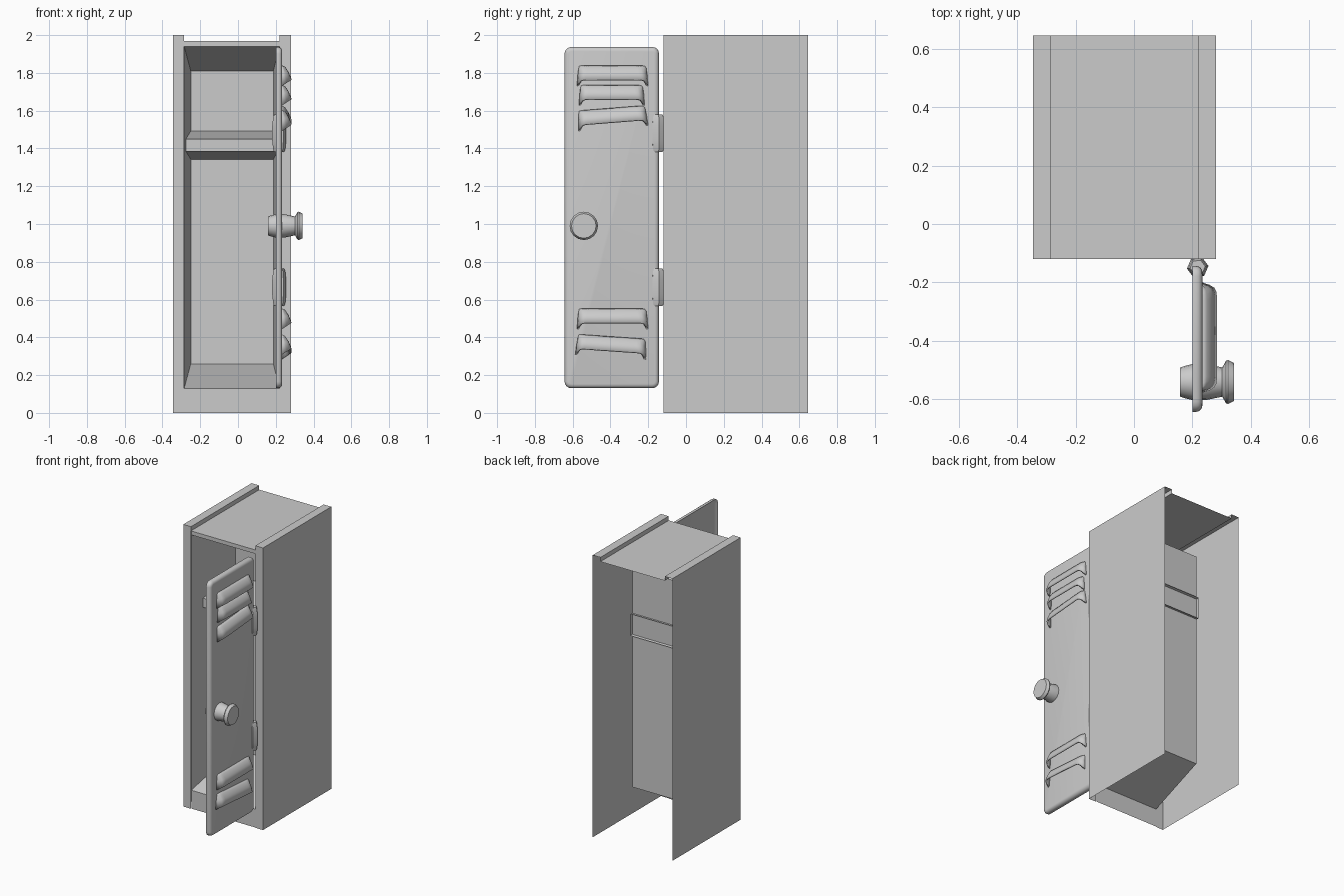
import bpy, bmesh, math
from mathutils import Matrix, Vector

if "Cube" in bpy.data.objects:
    bpy.data.objects.remove(bpy.data.objects["Cube"])


def make(name, verts, faces, smooth=None, fix=False):
    me = bpy.data.meshes.new(name)
    me.from_pydata(verts, [], faces)
    if fix:
        bm = bmesh.new()
        bm.from_mesh(me)
        bmesh.ops.recalc_face_normals(bm, faces=bm.faces)
        bm.to_mesh(me)
        bm.free()
    ob = bpy.data.objects.new(name, me)
    bpy.context.collection.objects.link(ob)
    if smooth:
        shade(ob, smooth)
    return ob


def shade(ob, angle):
    bpy.ops.object.select_all(action='DESELECT')
    ob.select_set(True)
    bpy.context.view_layer.objects.active = ob
    bpy.ops.object.shade_smooth_by_angle(angle=math.radians(angle))


def lathe(name, profile, sides, origin, axis, smooth=None, turn=0.0):
    """Turn (radius, height) points about an axis, with closed ends."""
    rot = Vector((0, 0, 1)).rotation_difference(Vector(axis)).to_matrix()
    verts = []
    for r, h in profile:
        for i in range(sides):
            a = turn + 2 * math.pi * i / sides
            verts.append(rot @ Vector((r * math.cos(a), r * math.sin(a), h)) + Vector(origin))
    faces = [(k * sides + i, k * sides + (i + 1) % sides,
              (k + 1) * sides + (i + 1) % sides, (k + 1) * sides + i)
             for k in range(len(profile) - 1) for i in range(sides)]
    faces += [tuple(range(sides))[::-1],
              tuple(range((len(profile) - 1) * sides, len(profile) * sides))]
    return make(name, verts, faces, smooth, fix=True)


def tapered(name, front, back, faces):
    """Box between two (x0, x1, z0, z1, y) rectangles, using only the given faces."""
    verts = []
    for x0, x1, z0, z1, y in (front, back):
        verts += [(x0, y, z0), (x1, y, z0), (x1, y, z1), (x0, y, z1)]
    return make(name, verts, faces)


XL, XR, IL, IR = -0.345, 0.28, -0.285, 0.22
YF, YB = -0.12, 0.645

# Casing: open-backed, bottomless sheet with raised lips along the top
prof = [(XL, 0), (XL, 2), (IL, 2), (IL, 1.97), (IR, 1.97), (IR, 2), (XR, 2), (XR, 0)]
n = len(prof)
make("casing", [(x, YF, z) for x, z in prof] + [(x, YB, z) for x, z in prof],
     [(i, i + n, i + n + 1, i + 1) for i in range(n - 1)])

# Front frame: two posts, lintel and kick plate
for name, x0, x1, z0, z1, y in (("left_post", XL, IL, 0, 2, YF), ("right_post", IR, XR, 0, 2, YF),
                                ("lintel", IL, IR, 1.94, 1.97, YF + .004),
                                ("kick_plate", IL, IR, 0, 0.13, YF + .004)):
    make(name, [(x0, y, z0), (x1, y, z0), (x1, y, z1), (x0, y, z1)], [(0, 1, 2, 3)])

# Interior narrows toward the back; shelf widens toward the back
walls = [(0, 1, 5, 4), (1, 2, 6, 5), (2, 3, 7, 6), (3, 0, 4, 7)]
tapered("interior", (IL, IR, 0.13, 1.94, YF + .004), (-0.25, 0.187, 0.26, 1.81, 0.33),
        walls + [(4, 5, 6, 7)])
tapered("shelf", (-0.278, 0.212, 1.385, 1.45, 0.0), (-0.252, 0.19, 1.34, 1.495, 0.35),
        [f[::-1] for f in walls] + [(0, 1, 2, 3)])

# Door: rounded slab swung open, with a recessed inner face
DX = 0.234
bm = bmesh.new()
bmesh.ops.create_cube(bm, size=1, matrix=Matrix.Translation((0.217, -0.393, 1.034))
                      @ Matrix.Diagonal((0.034, 0.5, 1.806, 1)))
corner = [e for e in bm.edges if abs(e.verts[0].co.x - e.verts[1].co.x) > 0.01]
bmesh.ops.bevel(bm, geom=corner, offset=0.035, segments=4, profile=0.5, affect='EDGES')
outer = [e for e in bm.edges if all(v.co.x > 0.23 for v in e.verts)]
bmesh.ops.bevel(bm, geom=outer, offset=0.022, segments=4, profile=0.5, affect='EDGES')
bm.faces.ensure_lookup_table()
inner = min(bm.faces, key=lambda f: f.calc_center_median().x)
bmesh.ops.inset_region(bm, faces=[inner], thickness=0.018)
bmesh.ops.translate(bm, verts=inner.verts[:], vec=(0.012, 0, 0))
door = make("door", [], [])
bm.to_mesh(door.data)
bm.free()
shade(door, 35)


def louver(name, y, z, half, tilt):
    """Hollow hood, open below; z is the height of its top edge."""
    # each row runs end to end: (distance in from the end, outward share)
    plan = [(0.0, 0.0), (0.008, 0.5), (0.018, 0.82), (0.032, 0.96), (0.05, 1.0)]
    # rows: (how far it stands out, height at the door, height at the front)
    rows = [(0.0, 0.0, 0.0), (0.018, -0.016, -0.008), (0.036, -0.05, -0.036),
            (0.052, -0.11, -0.076)]
    verts = []
    c = len(plan) * 2
    rot = Matrix.Rotation(math.radians(tilt), 3, 'X')
    for k, (out, zd, zf) in enumerate(rows):
        w = half - 0.012 * (1 - k / 3)
        side = [(out * s - 0.002, w - d, zd + (zf - zd) * s) for d, s in plan]
        row = [(a, -b, h) for a, b, h in side] + side[::-1]
        for p in row:
            q = rot @ (Vector(p) + Vector((0, 0, 0.055)))
            verts.append(q + Vector((DX, y, z - 0.055)))
    faces = [(k * c + i, (k + 1) * c + i, (k + 1) * c + i + 1, k * c + i + 1)
             for k in range(len(rows) - 1) for i in range(c - 1)]
    ob = make(name, verts, faces)
    bm = bmesh.new()
    bm.from_mesh(ob.data)
    bmesh.ops.remove_doubles(bm, verts=bm.verts, dist=0.0002)
    bm.to_mesh(ob.data)
    bm.free()
    mod = ob.modifiers.new("thickness", 'SOLIDIFY')
    mod.thickness = 0.01
    mod.offset = -1
    shade(ob, 45)


for i, spec in enumerate([(-0.389, 1.84, 0.189, 0), (-0.393, 1.737, 0.175, 0),
                          (-0.389, 1.615, 0.186, 4.5), (-0.389, 0.553, 0.189, 0),
                          (-0.396, 0.405, 0.188, -4)]):
    louver(f"louver_{i + 1}", *spec)

# Knob: flared handle outside, plain stub inside
lathe("knob", [(0.05, 0.158), (0.054, 0.17), (0.062, 0.2), (0.062, 0.245), (0.05, 0.302),
               (0.073, 0.315), (0.075, 0.322), (0.065, 0.342)],
      16, (0, -0.541, 0.99), (1, 0, 0), 30)

# Hinges: six-sided barrels with tapered ends
for name, z in (("upper_hinge", 1.48), ("lower_hinge", 0.665)):
    lathe(name, [(0.026, -0.1), (0.032, -0.085), (0.037, -0.04), (0.037, 0.04),
                 (0.032, 0.085), (0.026, 0.1)], 6, (0.218, -0.148, z), (0, 0, 1), 35, 0.12)
